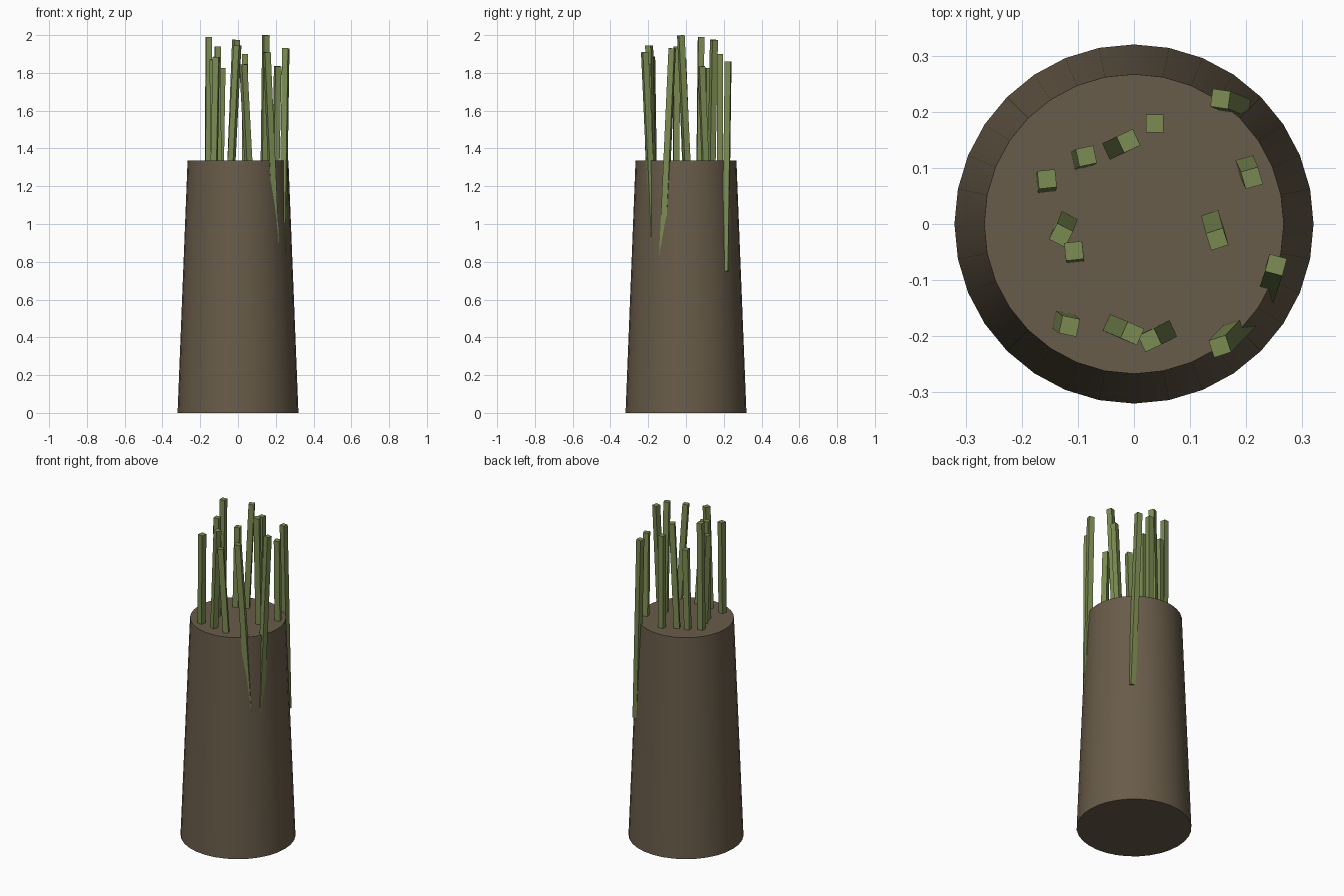
import bpy, bmesh
from math import radians
from mathutils import Vector, Matrix

if "Cube" in bpy.data.objects:
    bpy.data.objects.remove(bpy.data.objects["Cube"])

def material(name, rgb):
    m = bpy.data.materials.new(name)
    m.diffuse_color = (*rgb, 1)
    m.use_nodes = True
    m.node_tree.nodes["Principled BSDF"].inputs["Base Color"].default_value = m.diffuse_color
    return m

brown = material("brown", (0.14, 0.107, 0.067))
green = material("green", (0.20, 0.26, 0.085))

TOP = 1.335    # height of the tapered base
BURIED = 0.75  # depth at which stalks start inside the base
SIZE = 0.032   # stalk thickness

# Tapered round base
bpy.ops.mesh.primitive_cone_add(vertices=32, radius1=0.32, radius2=0.267,
                                depth=TOP, location=(0, 0, TOP / 2))
base = bpy.context.object
base.name = "tapered_base"
base.data.materials.append(brown)
bpy.ops.object.shade_smooth_by_angle(angle=radians(30))


def stalk(i, tip, entry, turn):
    """Square stalk running from inside the base, through entry, to tip."""
    tip, entry = Vector(tip), Vector((*entry, TOP))
    foot = tip + (entry - tip) * (tip.z - BURIED) / (tip.z - TOP)
    axis = tip - foot
    length = axis.length
    rot = Vector((0, 0, 1)).rotation_difference(axis).to_matrix().to_4x4()
    bm = bmesh.new()
    bmesh.ops.create_cube(bm, size=1, matrix=Matrix.Translation((tip + foot) / 2) @ rot
                          @ Matrix.Rotation(radians(turn), 4, 'Z')
                          @ Matrix.Diagonal((SIZE, SIZE, length, 1)))
    me = bpy.data.meshes.new(f"stalk_{i}")
    bm.to_mesh(me)
    bm.free()
    me.materials.append(green)
    bpy.context.collection.objects.link(bpy.data.objects.new(f"stalk_{i}", me))


# Stalks: tip position, point where it crosses the base top, twist in degrees
stalks = [
    ((0.154, 0.223, 1.86), (0.171, 0.216), -8),
    ((0.037, 0.179, 1.90), (0.037, 0.179), 0),
    ((-0.010, 0.148, 1.975), (-0.035, 0.136), 25),
    ((-0.085, 0.121, 1.825), (-0.093, 0.116), 12),
    ((-0.155, 0.080, 1.99), (-0.157, 0.073), 6),
    ((-0.130, -0.020, 1.87), (-0.122, 0.001), -27),
    ((-0.107, -0.048, 1.94), (-0.106, -0.052), 6),
    ((-0.115, -0.182, 1.885), (-0.126, -0.174), -12),
    ((-0.003, -0.195, 1.945), (-0.034, -0.182), -24),
    ((0.028, -0.207, 1.845), (0.055, -0.193), 25),
    ((0.153, -0.218, 1.91), (0.178, -0.192), 18),
    ((0.253, -0.073, 1.93), (0.244, -0.100), -15),
    ((0.148, -0.027, 1.999), (0.140, 0.004), 18),
    ((0.210, 0.082, 1.835), (0.201, 0.102), 16),
]
for i, s in enumerate(stalks, 1):
    stalk(i, *s)
